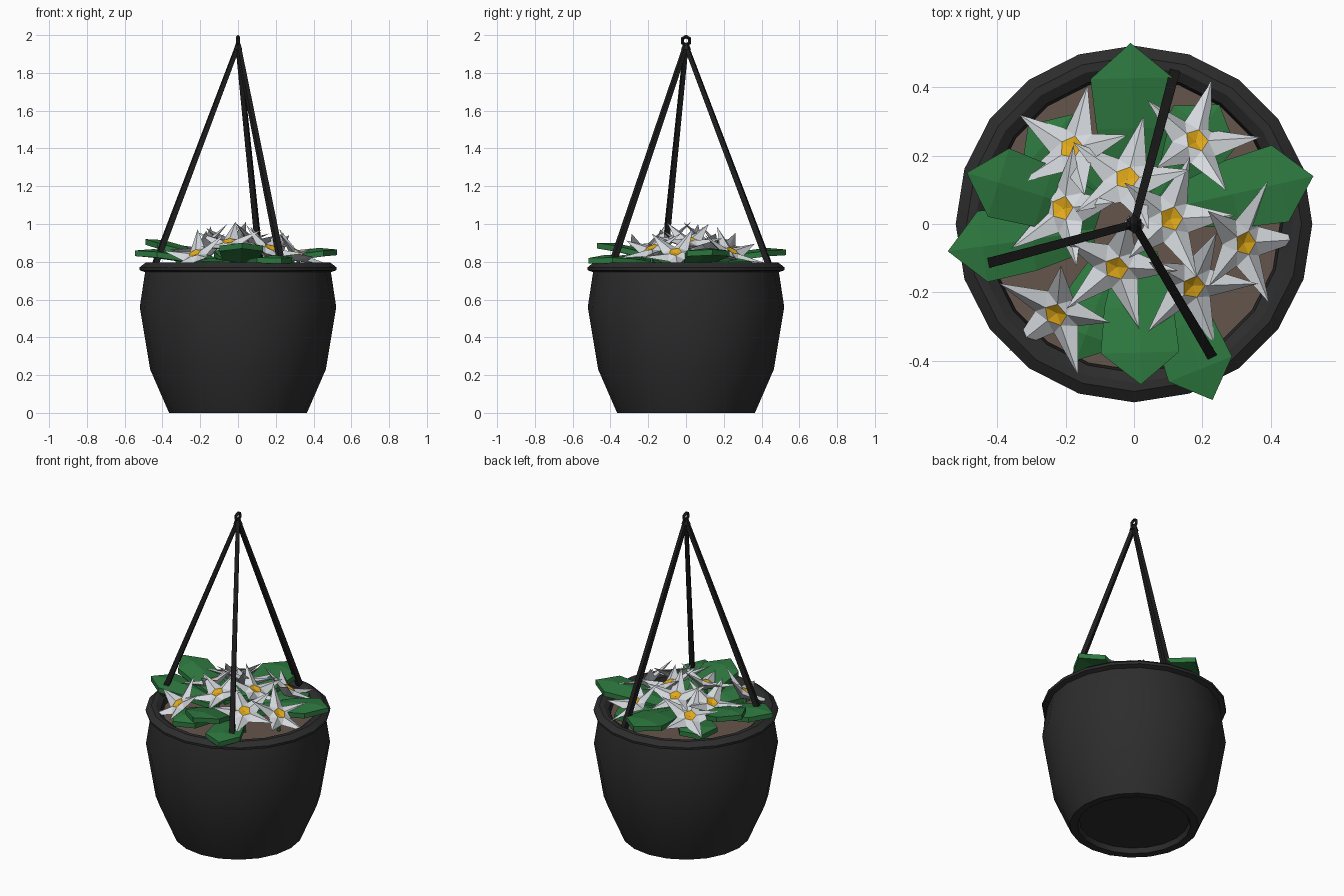
import bpy, bmesh, math
from mathutils import Vector, Matrix

if "Cube" in bpy.data.objects:
    bpy.data.objects.remove(bpy.data.objects["Cube"])


def material(name, rgb):
    m = bpy.data.materials.new(name)
    m.diffuse_color = (*rgb, 1)
    m.use_nodes = True
    m.node_tree.nodes["Principled BSDF"].inputs["Base Color"].default_value = m.diffuse_color
    return m


BLACK = material("pot_black", (0.026, 0.026, 0.026))
CORD = material("hanger_black", (0.013, 0.013, 0.013))
GREEN = material("leaf_green", (0.027, 0.19, 0.05))
WHITE = material("petal_white", (0.66, 0.69, 0.72))
GOLD = material("centre_gold", (0.75, 0.40, 0.01))
SOIL = material("soil_brown", (0.13, 0.09, 0.07))


def make(name, verts, faces, mats, matrix=Matrix()):
    me = bpy.data.meshes.new(name)
    me.from_pydata([matrix @ Vector(v) for v in verts], [], faces)
    for m in mats:
        me.materials.append(m)
    bm = bmesh.new()
    bm.from_mesh(me)
    bmesh.ops.recalc_face_normals(bm, faces=bm.faces)
    bm.to_mesh(me)
    bm.free()
    ob = bpy.data.objects.new(name, me)
    bpy.context.collection.objects.link(ob)
    return ob


def lathe(name, profile, mat, n=20):
    verts = [(r * math.cos(2 * math.pi * i / n), r * math.sin(2 * math.pi * i / n), z)
             for r, z in profile for i in range(n)]
    faces = [(j * n + i, j * n + (i + 1) % n, (j + 1) * n + (i + 1) % n, (j + 1) * n + i)
             for j in range(len(profile) - 1) for i in range(n)]
    faces += [tuple(range(n)), tuple(range((len(profile) - 1) * n, len(profile) * n))]
    return make(name, verts, faces, [mat])


# Pot: recessed base, bulging wall, flared rim, inner wall
pot = lathe("pot", [(0.31, 0.03), (0.32, 0.0), (0.365, 0.0), (0.465, 0.23), (0.52, 0.56),
                    (0.492, 0.745), (0.52, 0.755), (0.522, 0.77), (0.49, 0.795), (0.465, 0.795),
                    (0.435, 0.775), (0.425, 0.70)], BLACK)
bpy.context.view_layer.objects.active = pot
pot.select_set(True)
bpy.ops.object.shade_smooth_by_angle(angle=math.radians(28))
pot.select_set(False)
lathe("soil", [(0.428, 0.71), (0.428, 0.74)], SOIL)


# Hanger: three tapered straps meeting under a ring
def strap(name, a, b, wa, wb):
    a, b = Vector(a), Vector(b)
    d = (b - a).normalized()
    side = d.cross(Vector((0, 0, 1))).normalized()
    up = side.cross(d)
    verts = [p + side * sx * w + up * sy * w for p, w in ((a, wa), (b, wb))
             for sx, sy in ((-1, -1), (1, -1), (1, 1), (-1, 1))]
    faces = [(0, 1, 2, 3), (4, 5, 6, 7)] + [(i, (i + 1) % 4, (i + 1) % 4 + 4, i + 4) for i in range(4)]
    make(name, verts, faces, [CORD])


for k, deg in enumerate((75, 195, 300.5)):
    a = math.radians(deg)
    strap(f"hanger_strap_{k + 1}", (0.46 * math.cos(a), 0.46 * math.sin(a), 0.77), (0, 0, 1.945), 0.015, 0.011)
bpy.ops.mesh.primitive_torus_add(major_segments=6, minor_segments=4, major_radius=0.022, minor_radius=0.01,
                                 location=(0, 0, 1.97), rotation=(0, math.pi / 2, 0))
bpy.context.object.name = "hanger_ring"
bpy.context.object.data.materials.append(CORD)
bpy.ops.mesh.primitive_cone_add(vertices=6, radius1=0.026, radius2=0.012, depth=0.035, location=(0, 0, 1.942))
bpy.context.object.name = "hanger_cap"
bpy.context.object.data.materials.append(CORD)


# Leaf: folded slab that widens towards a blunt point
def leaf(name, root, tip, width, thick=0.03):
    root, tip = Vector(root), Vector(tip)
    d = tip - root
    side = Vector((-d.y, d.x, 0)).normalized() * width / 2
    rows = ((0, 0.5), (0.42, 0.88), (0.76, 1.0))
    verts = []
    for dz in (0, -thick):
        off = Vector((0, 0, dz))
        for t, w in rows:
            bend = Vector((0, 0, 0.05 * t * (1 - t)))
            c = root + d * t + bend + off
            verts += [c - side * w, c + Vector((0, 0, 0.015)), c + side * w]
        verts.append(tip + off)
    top = [(0, 1, 4, 3), (1, 2, 5, 4), (3, 4, 7, 6), (4, 5, 8, 7), (6, 7, 9), (7, 8, 9)]
    rim = [0, 1, 2, 5, 8, 9, 6, 3]
    faces = top + [tuple(i + 10 for i in f) for f in top]
    faces += [(a, b, b + 10, a + 10) for a, b in zip(rim, rim[1:] + rim[:1])]
    make(name, verts, faces, [GREEN])


LEAVES = [((0, 0.10, 0.80), (-0.01, 0.53, 0.865), 0.24),
          ((0.12, 0.05, 0.80), (0.525, 0.14, 0.865), 0.23),
          ((-0.10, 0.03, 0.80), (-0.49, 0.15, 0.92), 0.21),
          ((-0.12, -0.02, 0.79), (-0.545, -0.08, 0.86), 0.21),
          ((0.01, -0.08, 0.80), (0.02, -0.47, 0.90), 0.23),
          ((0.08, -0.14, 0.79), (0.23, -0.515, 0.82), 0.20),
          ((-0.08, 0.08, 0.78), (-0.31, 0.29, 0.80), 0.22),
          ((0.07, 0.08, 0.78), (0.25, 0.35, 0.80), 0.22),
          ((-0.05, -0.08, 0.78), (-0.17, -0.40, 0.80), 0.21)]
for k, (root, tip, w) in enumerate(LEAVES):
    leaf(f"leaf_{k + 1}", root, tip, w)


# Flower: five creased pointed petals around a gold centre, leaning outwards
def flower(name, x, y):
    r = math.hypot(x, y)
    z = 0.94 - 0.3 * r
    tilt = math.radians(14 + 62 * r)
    axis = Vector((-y, x, 0)).normalized()
    mat = Matrix.Translation((x, y, z)) @ Matrix.Rotation(tilt, 4, axis)

    def ring(rad, h, shift):
        return [(rad * math.cos(a), rad * math.sin(a), h)
                for a in (math.radians(72 * (i + shift) + 3) for i in range(5))]
    verts = ring(0.036, 0.012, 0) + ring(0.072, -0.004, 0.5) + ring(0.188, 0.045, 0)
    verts += [(0, 0, -0.045), (0, 0, 0.002)]
    faces, slots = [], []
    for i in range(5):
        j, p = (i + 1) % 5, (i - 1) % 5
        for f, s in (((i, 10 + i, 5 + i), 0), ((i, 5 + p, 10 + i), 0), ((i, 5 + i, j), 0),
                     ((15, 5 + i, 10 + i), 0), ((15, 10 + i, 5 + p), 0), ((i, j, 16), 1)):
            faces.append(f)
            slots.append(s)
    ob = make(name, verts, faces, [WHITE, GOLD], mat)
    for poly, s in zip(ob.data.polygons, slots):
        poly.material_index = s
    # stem down into the soil
    bpy.ops.mesh.primitive_cylinder_add(vertices=5, radius=0.01, depth=z - 0.76, location=(x, y, (z + 0.70) / 2))
    bpy.context.object.name = name + "_stem"
    bpy.context.object.data.materials.append(GREEN)


for k, (x, y) in enumerate([(-0.18, 0.22), (0.18, 0.24), (-0.02, 0.13), (-0.205, 0.045), (0.105, 0.015),
                            (0.32, -0.055), (-0.05, -0.125), (0.17, -0.18), (-0.225, -0.26)]):
    flower(f"flower_{k + 1}", x, y)
